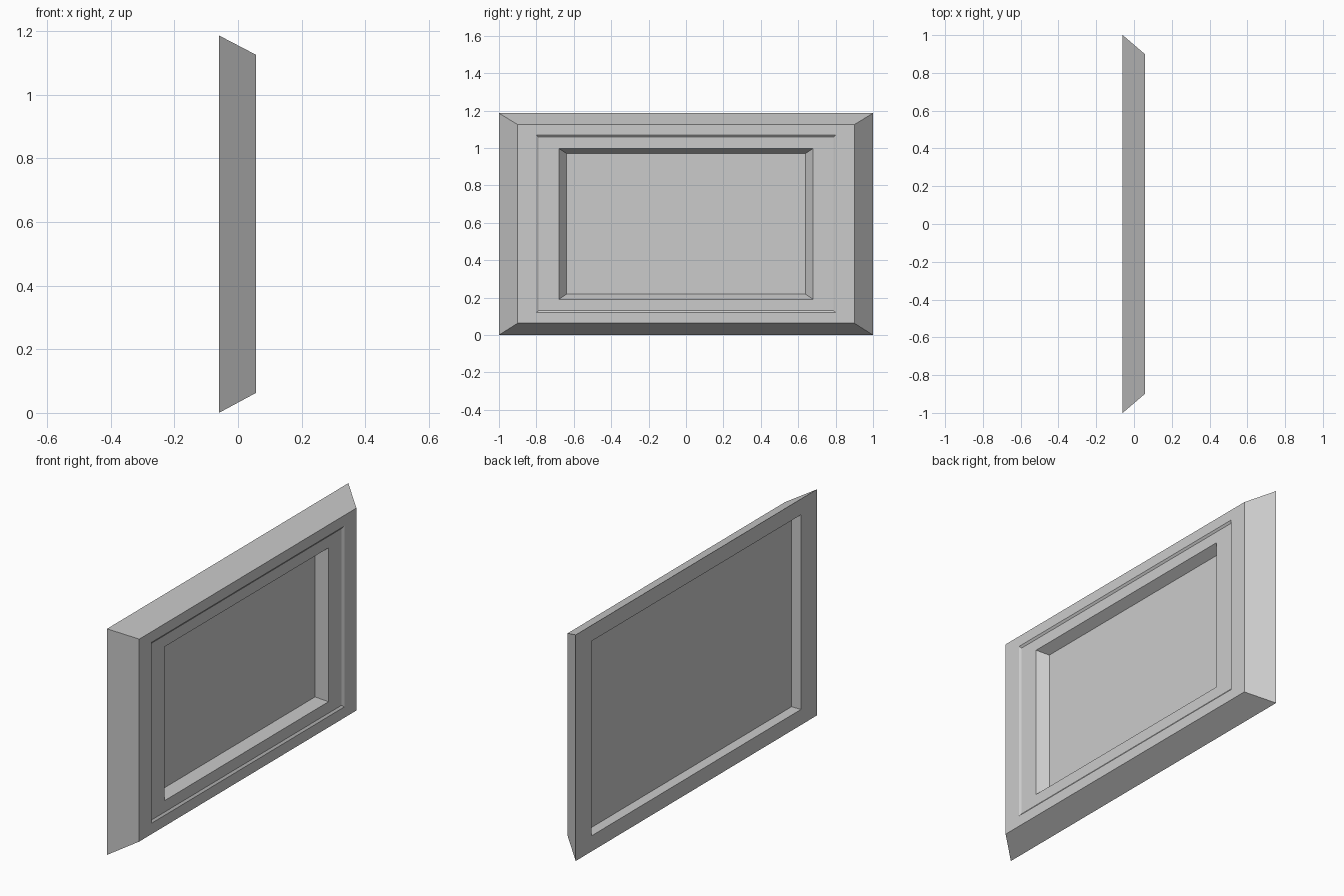
import bpy, bmesh

if "Cube" in bpy.data.objects:
    bpy.data.objects.remove(bpy.data.objects["Cube"])

# Each profile step: x, half width in y, bottom z, top z
FRONT_PANE = (-0.001, 0.64, 0.22, 0.973)
BACK_PANE = (-0.006, 0.867, 0.084, 1.105)
FRAME = [
    FRONT_PANE,
    (0.049, 0.68, 0.193, 1.0),      # inner bevel
    (0.049, 0.788, 0.133, 1.06),    # shallow stepped border
    (0.057, 0.80, 0.122, 1.071),
    (0.057, 0.90, 0.065, 1.127),    # front rim
    (-0.06, 1.0, 0.002, 1.188),     # outer bevel
    (-0.06, 0.867, 0.084, 1.105),   # back rim
    BACK_PANE,                      # back rebate
]


def ring(bm, step):
    x, hw, z0, z1 = step
    return [bm.verts.new((x, y, z - 0.002))
            for y, z in ((-hw, z0), (hw, z0), (hw, z1), (-hw, z1))]


def finish(bm, name):
    mesh = bpy.data.meshes.new(name)
    bm.to_mesh(mesh)
    bm.free()
    obj = bpy.data.objects.new(name, mesh)
    bpy.context.collection.objects.link(obj)
    return obj


# Mitred frame: rectangular rings skinned from front opening to back rebate
bm = bmesh.new()
rings = [ring(bm, s) for s in FRAME]
for a, b in zip(rings, rings[1:]):
    for i in range(4):
        j = (i + 1) % 4
        bm.faces.new((a[j], a[i], b[i], b[j]))
finish(bm, "frame")

# Inset panel: front and back faces set into the frame
bm = bmesh.new()
bm.faces.new(ring(bm, FRONT_PANE))
bm.faces.new(ring(bm, BACK_PANE)[::-1])
finish(bm, "panel")
